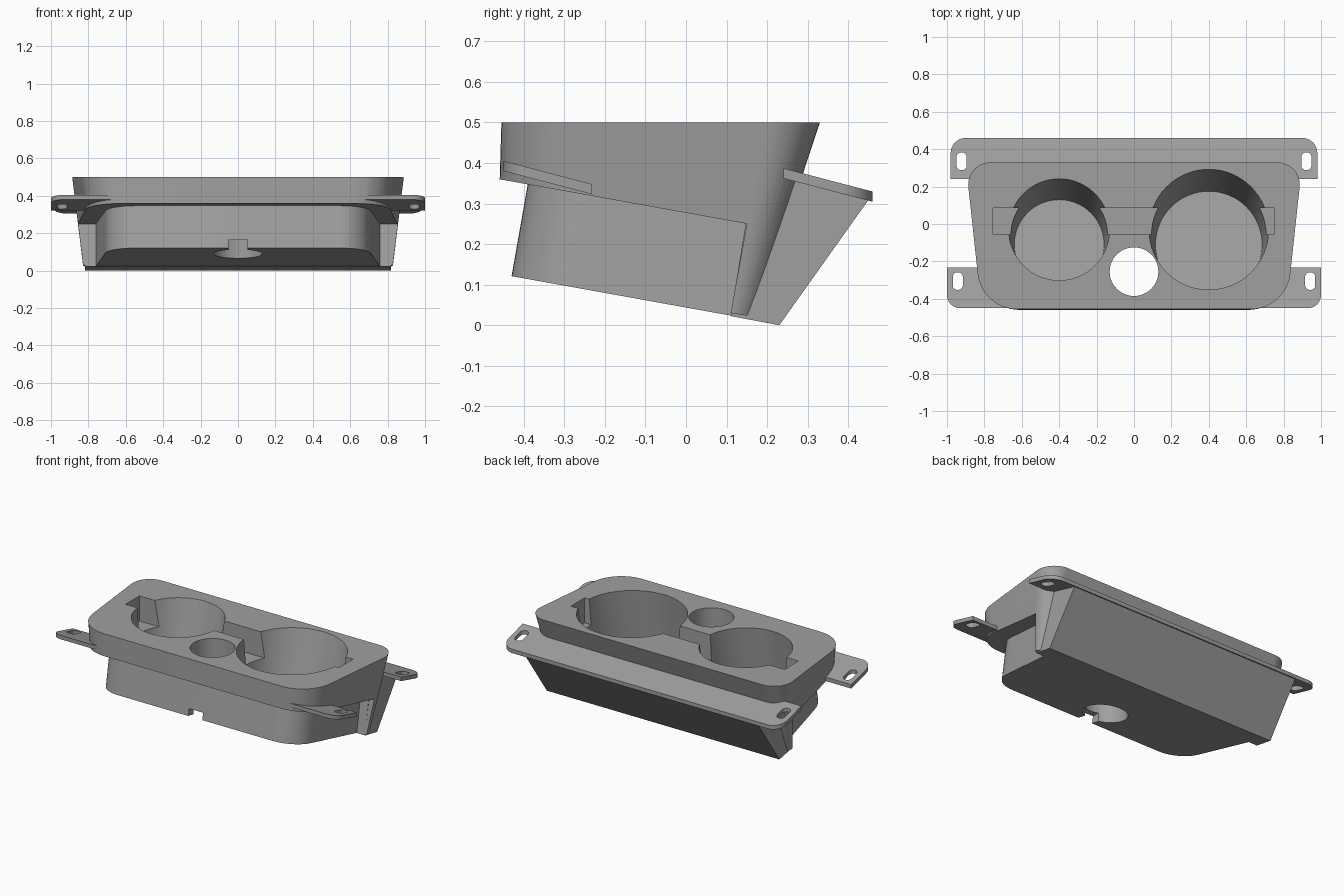
import bpy, bmesh, math
from mathutils import Vector

if "Cube" in bpy.data.objects:
    bpy.data.objects.remove(bpy.data.objects["Cube"])

grey = bpy.data.materials.new("matte_grey")
grey.diffuse_color = (0.35, 0.35, 0.35, 1)
grey.use_nodes = True
grey.node_tree.nodes["Principled BSDF"].inputs["Base Color"].default_value = grey.diffuse_color

SLOPE = 0.18                      # tilt of the lower tub


def floor_z(y):
    return 0.121 - SLOPE * (y + 0.43)


def loft(name, low, high):
    """Closed solid between two matching rings of 3D points."""
    bm = bmesh.new()
    a = [bm.verts.new(p) for p in low]
    b = [bm.verts.new(p) for p in high]
    n = len(a)
    bm.faces.new(a[::-1])
    bm.faces.new(b)
    for i in range(n):
        j = (i + 1) % n
        bm.faces.new((a[i], a[j], b[j], b[i]))
    bmesh.ops.recalc_face_normals(bm, faces=bm.faces)
    me = bpy.data.meshes.new(name)
    bm.to_mesh(me)
    bm.free()
    me.materials.append(grey)
    ob = bpy.data.objects.new(name, me)
    bpy.context.collection.objects.link(ob)
    return ob


def rounded(corners, seg=12):
    """Rounded polygon from (x, y, radius) corners, counter-clockwise."""
    out = []
    for i, (x, y, r) in enumerate(corners):
        p = Vector((x, y))
        if r == 0:
            out.append(p)
            continue
        u = (Vector(corners[i - 1][:2]) - p).normalized()
        v = (Vector(corners[(i + 1) % len(corners)][:2]) - p).normalized()
        half = u.angle(v) / 2
        c = p + (u + v).normalized() * (r / math.sin(half))
        s = p + u * (r / math.tan(half)) - c
        turn = math.pi - 2 * half
        for k in range(seg + 1):
            t = turn * k / seg
            out.append(c + Vector((s.x * math.cos(t) - s.y * math.sin(t),
                                   s.x * math.sin(t) + s.y * math.cos(t))))
    return out


def trapezoid(xf, yf, rf, xb, yb, rb):
    return rounded([(-xf, yf, rf), (xf, yf, rf), (xb, yb, rb), (-xb, yb, rb)])


def prism_x(name, yz, x0, x1):
    return loft(name, [(x0, y, z) for y, z in yz], [(x1, y, z) for y, z in yz])


def box(name, x0, x1, y0, y1, z0, z1):
    return prism_x(name, [(y0, z0), (y1, z0), (y1, z1), (y0, z1)], x0, x1)


def circle(x, y, r, n=64):
    return [Vector((x + r * math.cos(2 * math.pi * k / n),
                    y + r * math.sin(2 * math.pi * k / n))) for k in range(n)]


def boolean(target, tool, op):
    m = target.modifiers.new(tool.name, 'BOOLEAN')
    m.operation, m.object, m.solver = op, tool, 'EXACT'
    bpy.context.view_layer.objects.active = target
    bpy.ops.object.modifier_apply(modifier=m.name)
    bpy.data.objects.remove(tool)


def plate(name, corners, y0, z0):
    """Tilted mounting plate, underside passing through (y0, z0)."""
    pts = rounded(corners)
    low = [(p.x, p.y, z0 - 0.262 * (p.y - y0)) for p in pts]
    return loft(name, low, [(x, y, z + 0.025) for x, y, z in low])


# tapered upper rim, trimmed underneath by the tilted plane
top = trapezoid(0.815, -0.455, 0.21, 0.90, 0.33, 0.12)
low = trapezoid(0.75, -0.47, 0.20, 0.832, 0.165, 0.05)
holder = loft("cup_holder", [(p.x, p.y, 0) for p in low], [(p.x, p.y, 0.5) for p in top])
boolean(holder, prism_x("rim_trim", [(-0.6, 0.385), (0.15, 0.25), (0.11, 0.03), (0.23, 0.01),
                                     (0.6, 0.3), (0.6, 0.7), (-0.6, 0.7)], -1.2, 1.2), 'INTERSECT')

# narrower tilted tub below the rim
foot = trapezoid(0.69, -0.43, 0.17, 0.765, 0.15, 0)
ring = [Vector((p.x, p.y, floor_z(p.y))) for p in foot]
boolean(holder, loft("tub", ring, [p + Vector((0, 0.053, 0.30)) for p in ring]), 'UNION')

# wedge forming the sloping back wall
boolean(holder, prism_x("back_wedge", [(0.11, 0.0225), (0.23, 0), (0.452, 0.312), (0.25, 0.365),
                                       (0.147, 0.25)], -0.818, 0.818), 'UNION')

# mounting plates
boolean(holder, plate("rear_plate", [(-0.98, 0.24, 0), (0.98, 0.24, 0), (0.98, 0.46, 0.08),
                                     (-0.98, 0.46, 0.08)], 0.24, 0.362), 'UNION')
for s in (-1, 1):
    c = [(0.5, -0.45, 0), (1.0, -0.45, 0.07), (1.0, -0.232, 0), (0.5, -0.232, 0)]
    if s < 0:
        c = [(-x, y, r) for x, y, r in c][::-1]
    boolean(holder, plate("front_plate", c, -0.45, 0.38), 'UNION')

# screw slots in the plates
for s in (-1, 1):
    for x, y in ((0.922, 0.335), (0.942, -0.305)):
        x *= s
        c = rounded([(x - 0.027, y - 0.047, 0.024), (x + 0.027, y - 0.047, 0.024),
                     (x + 0.027, y + 0.047, 0.024), (x - 0.027, y + 0.047, 0.024)], 6)
        boolean(holder, loft("slot", [(p.x, p.y, 0.2) for p in c],
                             [(p.x, p.y, 0.6) for p in c]), 'DIFFERENCE')

# two tapered, tilted cup wells
for x, r_top, r_floor in ((-0.4, 0.27, 0.24), (0.4, 0.32, 0.285)):
    t = 1.24
    lo = circle(x, -0.11, r_floor)
    hi = circle(x, -0.11 + 0.08 * t, r_floor + (r_top - r_floor) * t)
    boolean(holder, loft("cup_well", [(p.x, p.y, 0.09 - SLOPE * (p.y + 0.11)) for p in lo],
                         [(p.x, p.y, 0.6) for p in hi]), 'DIFFERENCE')

# handle channel across both wells
boolean(holder, box("handle_channel", -0.753, 0.751, -0.055, 0.085, 0.34, 0.7), 'DIFFERENCE')

# round through hole and the cable notch leading to it
c = circle(0, -0.255, 0.13)
boolean(holder, loft("through_hole", [(p.x, p.y, -0.1) for p in c],
                     [(p.x, p.y, 0.7) for p in c]), 'DIFFERENCE')
boolean(holder, box("cable_notch", -0.05, 0.05, -0.6, -0.26, -0.1, 0.165), 'DIFFERENCE')

# smooth curves, crisp edges
bpy.ops.object.select_all(action='DESELECT')
holder.select_set(True)
bpy.context.view_layer.objects.active = holder
bpy.ops.object.shade_smooth_by_angle(angle=math.radians(25))
